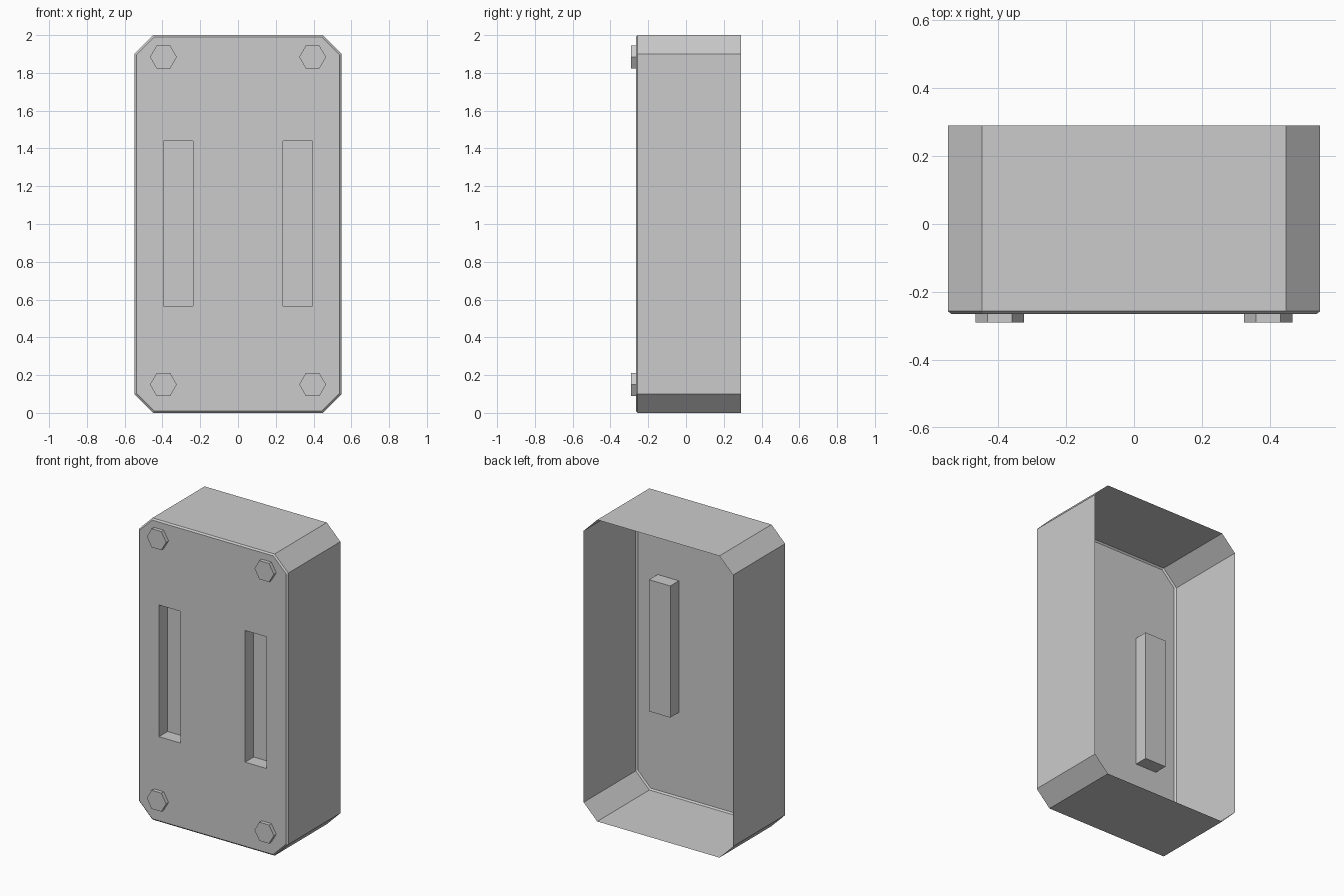
import bpy, bmesh
from math import cos, sin, pi

if "Cube" in bpy.data.objects:
    bpy.data.objects.remove(bpy.data.objects["Cube"])

BACK, SIDE_FRONT, FRONT, BOLT_FRONT = 0.29, -0.256, -0.265, -0.29
HALF_W, CHAMFER, LIP = 0.548, 0.1, 0.01
SLOT_DEPTH = 0.09


def octagon(inset):
    """Chamfered rectangle outline in x, z."""
    w, h, c = HALF_W - inset, 1.0 - inset, CHAMFER - inset * 0.586
    return [(x, z + 1.0) for x, z in (
        (-w + c, -h), (w - c, -h), (w, -h + c), (w, h - c),
        (w - c, h), (-w + c, h), (-w, h - c), (-w, -h + c))]


def ring(bm, outline, y):
    return [bm.verts.new((x, y, z)) for x, z in outline]


def bridge(bm, a, b):
    n = len(a)
    for i in range(n):
        j = (i + 1) % n
        bm.faces.new((a[i], a[j], b[j], b[i]))


def loop_edges(bm, r):
    return [bm.edges.get((r[i - 1], r[i])) or bm.edges.new((r[i - 1], r[i]))
            for i in range(len(r))]


def finish(bm, name):
    bmesh.ops.recalc_face_normals(bm, faces=bm.faces[:])
    me = bpy.data.meshes.new(name)
    bm.to_mesh(me)
    bm.free()
    ob = bpy.data.objects.new(name, me)
    bpy.context.collection.objects.link(ob)
    return ob


# Cover shell: open back, chamfered corners, small front lip, two recessed slots
bm = bmesh.new()
back = ring(bm, octagon(0), BACK)
side = ring(bm, octagon(0), SIDE_FRONT)
face = ring(bm, octagon(LIP), FRONT)
bridge(bm, back, side)
bridge(bm, side, face)
fill_edges = loop_edges(bm, face)
for s in (-1, 1):
    x0, x1 = sorted((s * 0.238, s * 0.394))
    rect = [(x0, 0.567), (x1, 0.567), (x1, 1.44), (x0, 1.44)]
    mouth = ring(bm, rect, FRONT)
    floor = ring(bm, rect, FRONT + SLOT_DEPTH)
    bridge(bm, mouth, floor)
    bm.faces.new(floor)
    fill_edges += loop_edges(bm, mouth)
bmesh.ops.triangle_fill(bm, edges=fill_edges, use_beauty=True, normal=(0, -1, 0))
finish(bm, "cover_shell")

# Hexagonal bolt heads at the four corners
for s, side_name in ((-1, "left"), (1, "right")):
    for z, level in ((0.15, "lower"), (1.884, "upper")):
        bm = bmesh.new()
        hexa = [(s * 0.395 + 0.071 * cos(i * pi / 3), z + 0.071 * sin(i * pi / 3))
                for i in range(6)]
        base, top = ring(bm, hexa, FRONT), ring(bm, hexa, BOLT_FRONT)
        bridge(bm, base, top)
        bm.faces.new(top)
        finish(bm, f"bolt_{level}_{side_name}")
